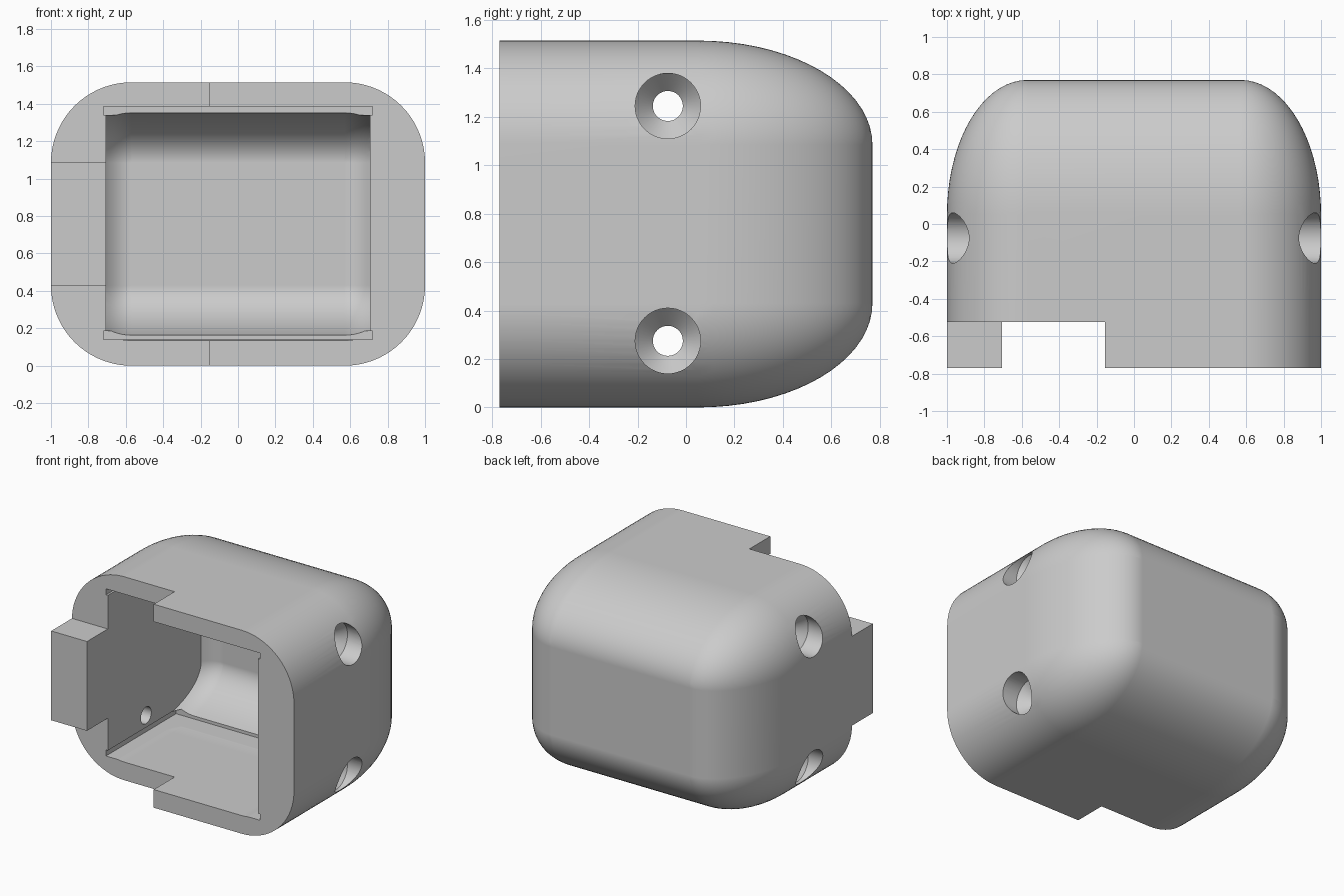
import bpy, bmesh
from math import pi, sin, cos, radians

if "Cube" in bpy.data.objects:
    bpy.data.objects.remove(bpy.data.objects["Cube"], do_unlink=True)

MID_Z = 0.7575          # height of the centre line
CORE_X, CORE_Z = 0.57, 0.3275   # half sizes of the flat back panel
STEPS = 18              # segments in each rounded corner

grey = bpy.data.materials.new("light_grey")
grey.use_nodes = True
colour = (0.6, 0.6, 0.6, 1)
grey.diffuse_color = colour
grey.node_tree.nodes["Principled BSDF"].inputs["Base Color"].default_value = colour


def finish(bm, name):
    bmesh.ops.remove_doubles(bm, verts=bm.verts, dist=1e-5)
    bmesh.ops.recalc_face_normals(bm, faces=bm.faces)
    mesh = bpy.data.meshes.new(name)
    bm.to_mesh(mesh)
    bm.free()
    mesh.materials.append(grey)
    obj = bpy.data.objects.new(name, mesh)
    bpy.context.collection.objects.link(obj)
    return obj


def loft(name, rings):
    """Skin closed rings of points and cap both ends."""
    bm = bmesh.new()
    loops = [[bm.verts.new(p) for p in ring] for ring in rings]
    for a, b in zip(loops, loops[1:]):
        n = len(a)
        for i in range(n):
            j = (i + 1) % n
            bm.faces.new((a[i], a[j], b[j], b[i]))
    bm.faces.new(loops[0])
    bm.faces.new(loops[-1])
    return finish(bm, name)


def domed_box(name, radius, front, start, back):
    """Rounded tube whose back closes in an elliptical dome."""
    def ring(y, r):
        pts = []
        for q, (sx, sz) in enumerate(((1, 1), (-1, 1), (-1, -1), (1, -1))):
            for k in range(STEPS + 1):
                a = pi / 2 * (q + k / STEPS)
                pts.append((sx * CORE_X + r * cos(a), y, MID_Z + sz * CORE_Z + r * sin(a)))
        return pts
    rings = [ring(front, radius)]
    for k in range(STEPS + 1):
        a = pi / 2 * k / STEPS
        # a tiny last radius keeps the closing panel clean
        rings.append(ring(start + (back - start) * sin(a), max(radius * cos(a), 0.001)))
    return loft(name, rings)


def box(name, x0, x1, y0, y1, z0, z1):
    return loft(name, [[(x0, y, z0), (x1, y, z0), (x1, y, z1), (x0, y, z1)] for y in (y0, y1)])


def combine(target, cutter, operation="DIFFERENCE"):
    mod = target.modifiers.new("cut", "BOOLEAN")
    mod.operation, mod.solver, mod.object = operation, "EXACT", cutter
    bpy.context.view_layer.objects.active = target
    bpy.ops.object.modifier_apply(modifier=mod.name)
    bpy.data.objects.remove(cutter, do_unlink=True)


# Outer shell
shell = domed_box("housing_shell", 0.43, -0.77, 0.05, 0.77)

# Hollow inside with flat side walls
cavity = domed_box("cavity_cutter", 0.295, -0.9, 0.05, 0.64)
combine(cavity, box("cavity_limit", -0.705, 0.705, -1, 1, 0, 1.6), "INTERSECT")
combine(shell, cavity)

# Slots along the top and bottom edges of the hollow
for low in (0.14, 1.34):
    combine(shell, box("slot_cutter", -0.72, 0.72, -0.95, 0.3, low, low + 0.045))

# Step in the front rim, leaving one side tab standing
combine(shell, box("rim_cutter", -0.705, -0.155, -1, -0.525, -0.1, 1.7))
for low, high in ((-0.1, 0.425), (1.09, 1.7)):
    combine(shell, box("rim_cutter", -1.1, -0.7, -1, -0.525, low, high))

# Countersunk screw holes through both sides
profile = [(1.1, 0.135), (0.86, 0.135), (0.785, 0.062)]
profile += [(-x, r) for x, r in reversed(profile)]
for height in (0.275, 1.245):
    rings = [[(x, -0.075 + r * cos(2 * pi * k / 48), height + r * sin(2 * pi * k / 48))
              for k in range(48)] for x, r in profile]
    combine(shell, loft("screw_cutter", rings))

# Smooth curved areas while keeping crisp edges
bpy.ops.object.select_all(action="DESELECT")
shell.select_set(True)
bpy.context.view_layer.objects.active = shell
bpy.ops.object.shade_smooth_by_angle(angle=radians(30))
weighted = shell.modifiers.new("weighted_normals", "WEIGHTED_NORMAL")
weighted.keep_sharp = True
